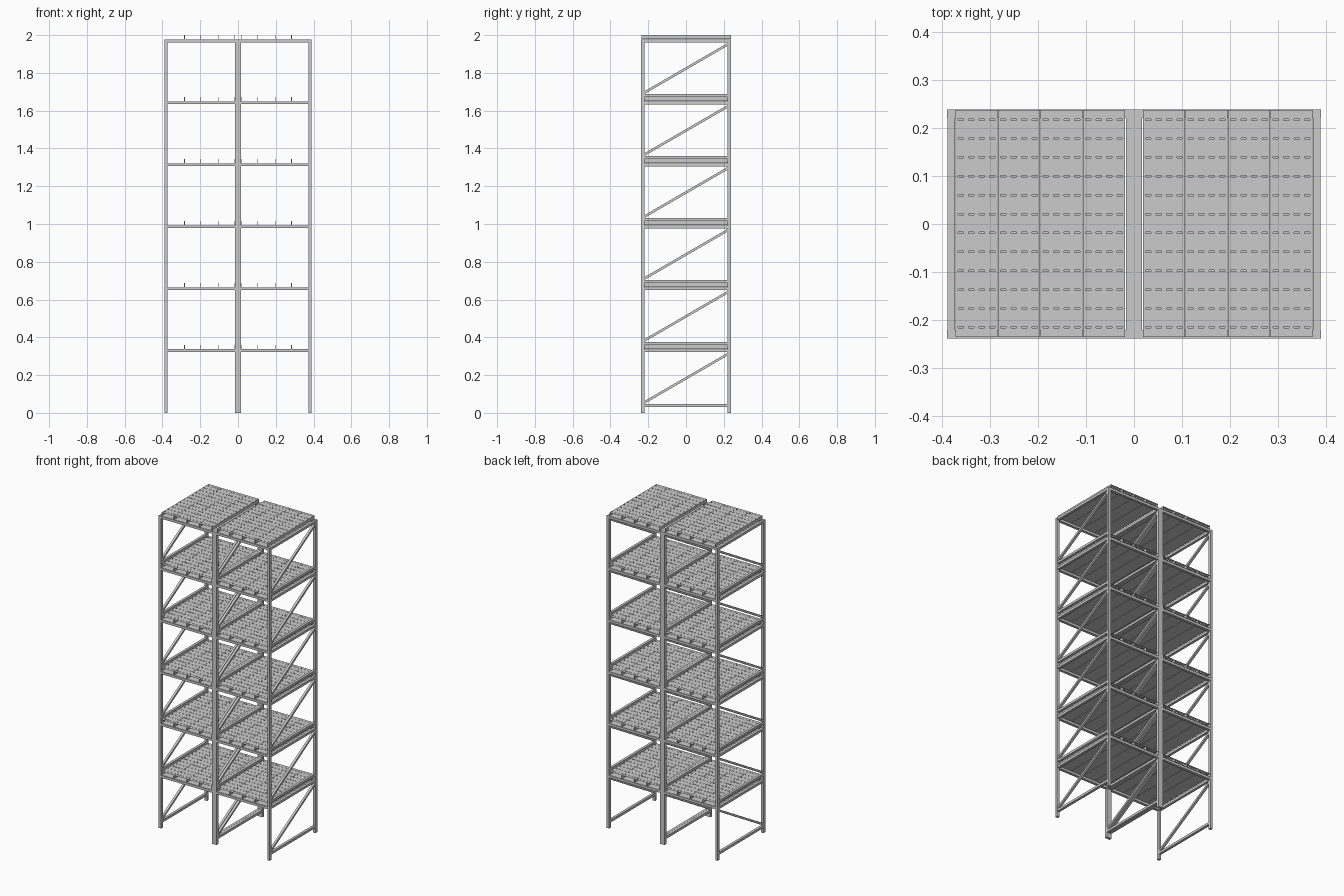
import bpy, bmesh, math
from mathutils import Matrix, Vector

if "Cube" in bpy.data.objects:
    bpy.data.objects.remove(bpy.data.objects["Cube"])

LEVELS = 6
PITCH = 0.328
T = 0.017                      # steel section size
YP = 0.2295                    # post centre depth
FRAMES = [-0.3805, -0.0085, 0.0085, 0.3805]


def add_box(bm, c, s, rot_x=0.0):
    m = Matrix.Translation(c) @ Matrix.Rotation(rot_x, 4, 'X') @ Matrix.Diagonal((*s, 1))
    bmesh.ops.create_cube(bm, size=1, matrix=m)


def finish(name, bm):
    me = bpy.data.meshes.new(name)
    bm.to_mesh(me)
    bm.free()
    ob = bpy.data.objects.new(name, me)
    bpy.context.collection.objects.link(ob)
    return ob


# upright frames: two posts, paired horizontal braces and a diagonal per level
for n, x in enumerate(FRAMES):
    bm = bmesh.new()
    for y in (-YP, YP):
        add_box(bm, (x, y, 0.989), (T, T, 1.978))
    finish(f"frame_posts_{n}", bm)
    bm = bmesh.new()
    for i in range(LEVELS):
        z = i * PITCH
        for zb in (0.040, 0.329):
            add_box(bm, (x, 0, z + zb), (T - 0.001, 2 * YP - T, 0.015))
        a, b = Vector((x, -0.226, z + 0.052)), Vector((x, 0.226, z + 0.314))
        d = b - a
        add_box(bm, (a + b) / 2, (T - 0.003, d.length, 0.013), math.atan2(d.z, d.y))
    finish(f"frame_braces_{n}", bm)

# front and back shelf beams
bm = bmesh.new()
for i in range(LEVELS):
    for x in (-0.1945, 0.1945):
        for y in (-YP, YP):
            add_box(bm, (x, y, 0.3295 + i * PITCH), (0.355, T, 0.015))
finish("shelf_beams", bm)

# open-ended deck panels with rows of slots punched in the top sheet
PW, PD, PH = 0.0875, 0.472, 0.022
ROWS, COLS = 12, 4


def panel_mesh():
    bm = bmesh.new()
    xs = [-PW / 2]
    for c in range(COLS):
        m = (c + 0.5) / COLS * PW - PW / 2
        xs += [m - 0.006, m + 0.006]
    xs.append(PW / 2)
    ys = [-PD / 2]
    for r in range(ROWS):
        m = (r + 0.5) / ROWS * PD - PD / 2
        ys += [m - 0.0015, m + 0.0015]
    ys.append(PD / 2)
    grid = [[bm.verts.new((x, y, PH)) for y in ys] for x in xs]
    for i in range(len(xs) - 1):
        for j in range(len(ys) - 1):
            if not (i % 2 and j % 2):
                bm.faces.new((grid[i][j], grid[i + 1][j], grid[i + 1][j + 1], grid[i][j + 1]))
    # thin side walls and bottom sheet
    for s in (-1, 1):
        add_box(bm, (s * (PW / 2 - 0.001), 0, PH / 2), (0.0015, PD, PH - 0.0005))
    add_box(bm, (0, 0, 0.001), (PW - 0.004, PD, 0.001))
    me = bpy.data.meshes.new("deck_panel")
    bm.to_mesh(me)
    bm.free()
    return me


panel = panel_mesh()
for i in range(LEVELS):
    for side in (-1, 1):
        for k in range(4):
            ob = bpy.data.objects.new("deck_panel", panel)
            ob.location = (side * (0.0625 + k * 0.0885), 0.001, 0.338 + i * PITCH)
            bpy.context.collection.objects.link(ob)
